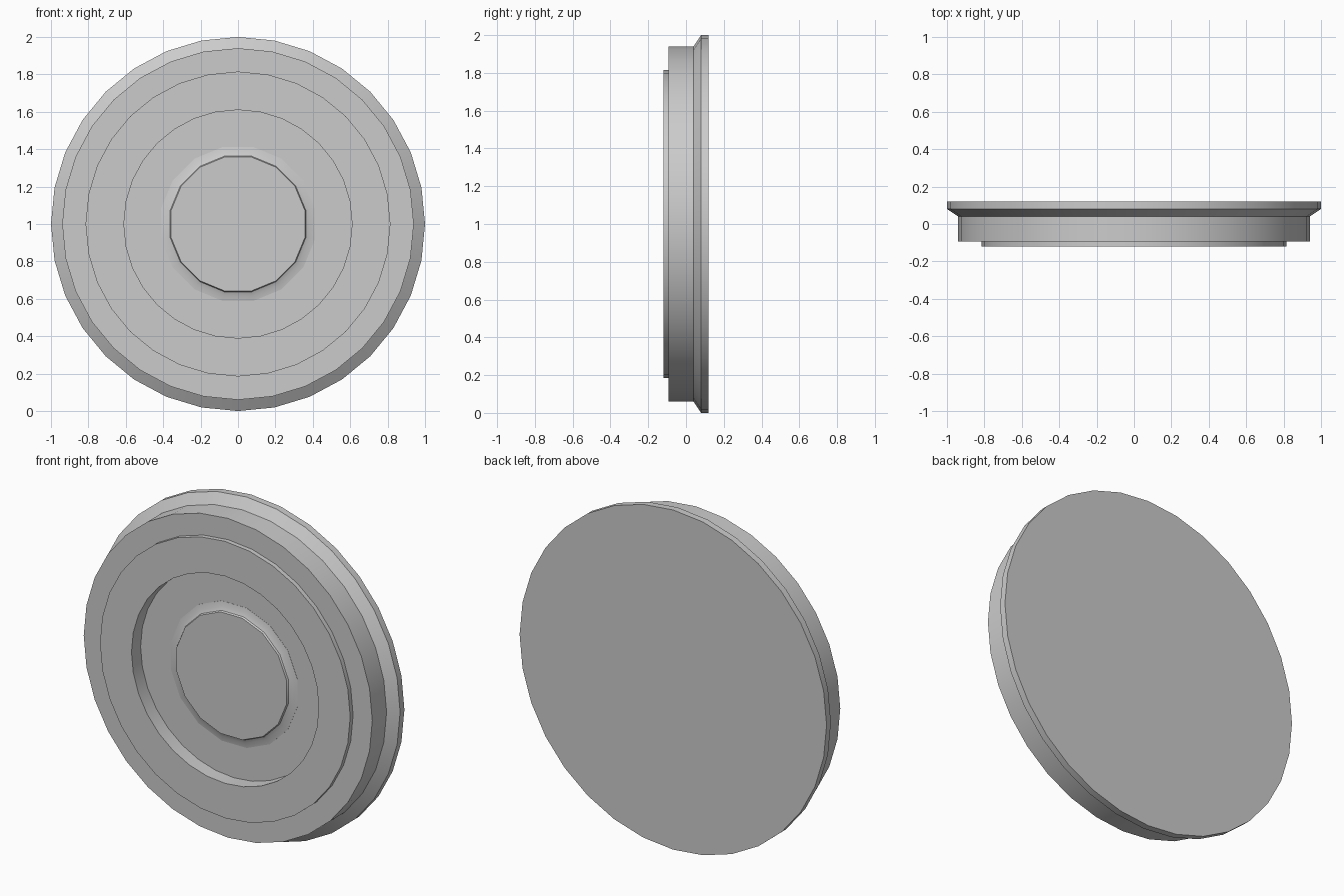
import bpy
import bmesh
from math import cos, sin, tau, radians

cube = bpy.data.objects.get("Cube")
if cube:
    bpy.data.objects.remove(cube, do_unlink=True)

# Single flat colour
grey = bpy.data.materials.new("light_grey")
grey.use_nodes = True
colour = (0.6, 0.6, 0.6, 1)
grey.diffuse_color = colour
grey.node_tree.nodes["Principled BSDF"].inputs["Base Color"].default_value = colour


def lathe(name, profile, sides, offset=0.0):
    """Turn (radius, y) points around the front-back axis and cap both ends."""
    bm = bmesh.new()
    rings = []
    for r, y in profile:
        angles = [tau * (i + offset) / sides for i in range(sides)]
        rings.append([bm.verts.new((r * sin(a), y, 1 + r * cos(a))) for a in angles])
    for a, b in zip(rings, rings[1:]):
        for i in range(sides):
            j = (i + 1) % sides
            bm.faces.new((a[i], a[j], b[j], b[i]))
    bm.faces.new(rings[0])
    bm.faces.new(rings[-1])
    bmesh.ops.recalc_face_normals(bm, faces=bm.faces[:])
    mesh = bpy.data.meshes.new(name)
    bm.to_mesh(mesh)
    bm.free()
    mesh.materials.append(grey)
    obj = bpy.data.objects.new(name, mesh)
    bpy.context.collection.objects.link(obj)
    bpy.ops.object.select_all(action="DESELECT")
    obj.select_set(True)
    bpy.context.view_layer.objects.active = obj
    bpy.ops.object.shade_smooth_by_angle(angle=radians(30))
    return obj


# Round body: back plate, flared rim, drum, raised ring and sunken floor
lathe("disc_body", [(1, 0.12), (1, 0.08), (0.94, 0.04), (0.94, -0.093),
                    (0.815, -0.093), (0.815, -0.12), (0.61, -0.12), (0.61, -0.035)], 32)

# Low centre button with a softly flared foot
lathe("centre_button", [(0.42, -0.03), (0.42, -0.036), (0.39, -0.041),
                        (0.37, -0.05), (0.365, -0.06)], 16, 0.5)
